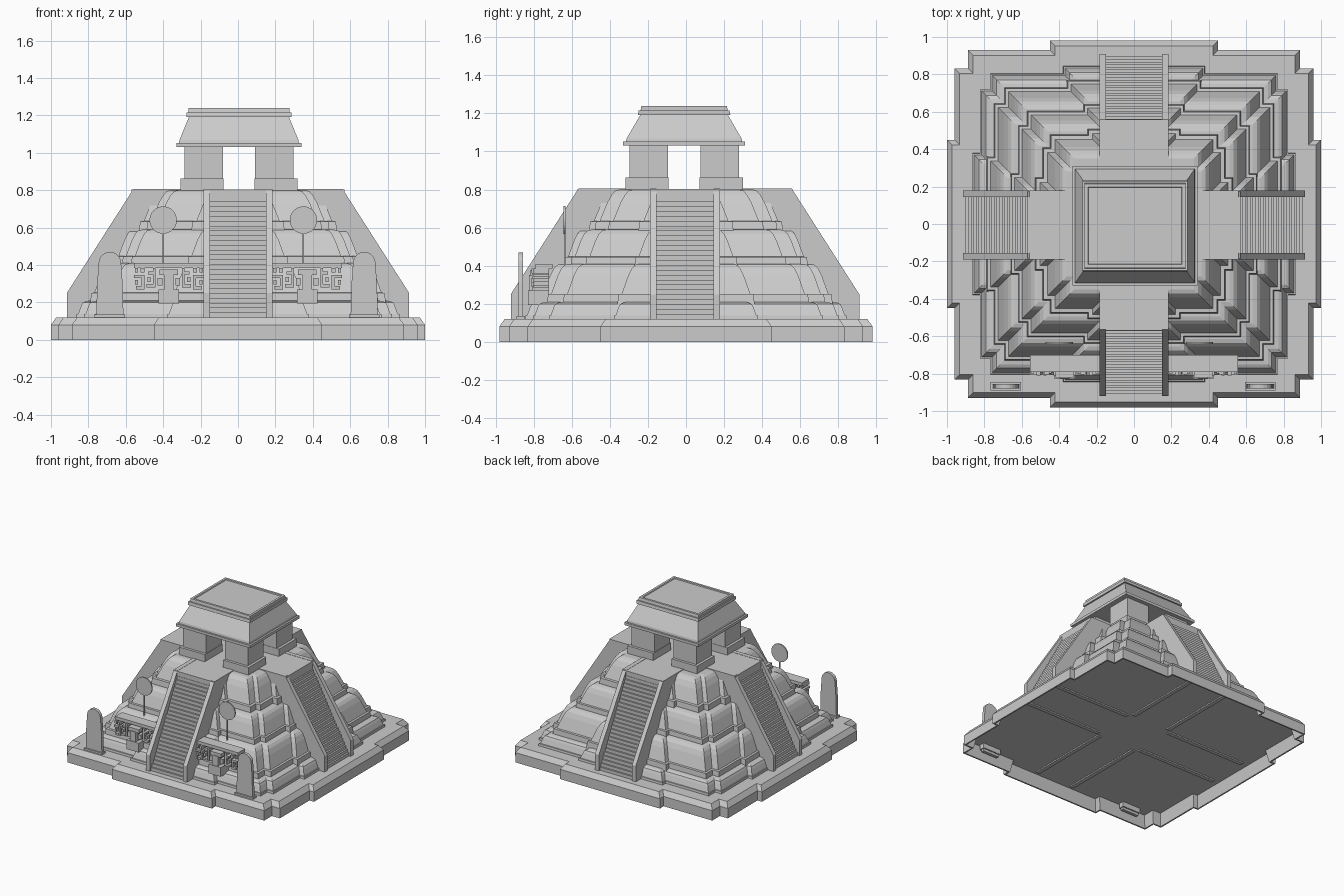
import bpy, bmesh, math
from mathutils import Vector

cube = bpy.data.objects.get("Cube")
if cube:
    bpy.data.objects.remove(cube, do_unlink=True)

stone = bpy.data.materials.new("grey_stone")
stone.use_nodes = True
GREY = (0.6, 0.6, 0.6, 1)
stone.diffuse_color = GREY
stone.node_tree.nodes["Principled BSDF"].inputs["Base Color"].default_value = GREY


def finish(bm, name):
    bmesh.ops.recalc_face_normals(bm, faces=bm.faces)
    mesh = bpy.data.meshes.new(name)
    bm.to_mesh(mesh)
    bm.free()
    mesh.materials.append(stone)
    obj = bpy.data.objects.new(name, mesh)
    bpy.context.collection.objects.link(obj)
    return obj


def add_loft(bm, rings):
    """Skin a stack of equal point rings and cap both ends."""
    rows = [[bm.verts.new(p) for p in ring] for ring in rings]
    for low, high in zip(rows, rows[1:]):
        for i in range(len(low)):
            j = (i + 1) % len(low)
            bm.faces.new((low[i], low[j], high[j], high[i]))
    bm.faces.new(rows[0][::-1])
    bm.faces.new(rows[-1])


def loft(name, rings):
    bm = bmesh.new()
    add_loft(bm, rings)
    return finish(bm, name)


def rect(x0, x1, y0, y1, z):
    return [(x0, y0, z), (x1, y0, z), (x1, y1, z), (x0, y1, z)]


def add_box(bm, x0, x1, y0, y1, z0, z1):
    add_loft(bm, [rect(x0, x1, y0, y1, z0), rect(x0, x1, y0, y1, z1)])


def stepped_outline(h, a, inset, z, notch):
    """Square plan with a projecting middle and notched corners."""
    n = notch
    quarter = [(h, a), (h - .04, a), (h - .04, h - 2.4 * n), (h - 1.6 * n, h - 2.4 * n),
               (h - 1.6 * n, h - n), (a, h - n), (a, h - .02)]
    quarter = [(x - inset, y - inset) for x, y in quarter]
    right = [(x, -y) for x, y in quarter[::-1]] + quarter
    left = [(-x, -y) for x, y in right]
    return [(x, y, z) for x, y in right + left]


# Hollow base with a chamfered rim
base_rings = [(.1, .03), (0, .012), (0, 0), (.08, 0), (.12, .028)]
loft("base", [stepped_outline(1, .45, d, z, .07) for z, d in base_rings])

# Bulging terraces: plinth band, recess, leaning wall, rounded lip
tiers = [(.115, .21, .865, .83, .38, .06), (.20, .41, .79, .715, .36, .06),
         (.40, .59, .66, .59, .27, .055), (.58, .80, .53, .44, .25, .05)]
for i, (z0, z1, h0, h1, a, n) in enumerate(tiers):
    lean, tall = h0 - h1, z1 - z0
    profile = [(0, 0), (.24, .08 * lean), (.25, .3 * lean), (.7, .75 * lean),
               (.88, lean), (.97, lean + .018), (1, lean + .04)]
    loft(f"terrace_{i + 1}", [stepped_outline(h0, a, d, z0 + t * tall, n) for t, d in profile])

# Four stairways with side walls
STEPS = 26
TOP, FOOT, HEAD = .79, .9, .54


def stairway(name, angle):
    stair = [(.2, .11), (FOOT, .11)]
    for s in range(STEPS):
        x = FOOT + (HEAD - FOOT) * s / STEPS
        stair += [(x, .12 + (TOP - .12) * (s + 1) / STEPS)]
        stair += [(x + (HEAD - FOOT) / STEPS, stair[-1][1])]
    stair += [(.2, TOP)]
    wall = [(.2, .09), (.915, .09), (.915, .25), (.56, .805), (.2, .805)]
    bm = bmesh.new()
    for shape, lo, hi in ((stair, -.152, .152), (wall, -.184, -.15), (wall, .15, .184)):
        add_loft(bm, [[(x, y, z) for x, z in shape] for y in (lo, hi)])
    obj = finish(bm, name)
    obj.rotation_euler.z = angle
    obj.location.y = -.005


for name, turn in (("left", 0), ("back", 1), ("right", 2), ("front", 3)):
    stairway(name + "_stairway", turn * math.pi / 2)

# Platform joining the stair heads
bm = bmesh.new()
add_box(bm, -.57, .57, -.184, .174, .7, .803)
add_box(bm, -.184, .184, -.57, .56, .7, .803)
finish(bm, "summit_platform")

# Temple: four corner piers on plinths
CX, CY = .005, -.01
for sx, side in ((1, "left"), (-1, "right")):
    for sy, end in ((1, "back"), (-1, "front")):
        bm = bmesh.new()
        for inner, outer, z0, z1 in ((.082, .313, .79, .862), (.085, .292, .86, 1.04)):
            xs = sorted((CX + sx * inner, CX + sx * outer))
            ys = sorted((CY + sy * inner, CY + sy * (outer - .005)))
            add_box(bm, *xs, *ys, z0, z1)
        finish(bm, f"{end}_{side}_pier")

# Temple roof with eaves, cornice and shallow sunken top
roof = [(1.03, .335), (1.052, .335), (1.052, .32), (1.068, .318), (1.19, .268), (1.19, .28),
        (1.215, .28), (1.215, .27), (1.238, .27), (1.238, .252), (1.23, .248)]
loft("temple_roof", [rect(CX - r, CX + r, CY - r + dy, CY + r - dy, z)
                     for z, r in roof for dy in [.015 + max(0, z - 1.06) * .17]])

# Standing slabs with rounded tops near the front corners
for sx, side in ((1, "left"), (-1, "right")):
    outline = [(-.075, .04), (.075, .04), (.068, .3)]
    outline += [(.06 * math.cos(t * math.pi / 10), .41 + .06 * math.sin(t * math.pi / 10))
                for t in range(11)] + [(-.068, .3)]
    cx = .68 * sx - .005
    loft(side + "_standing_slab", [[(cx + x, y, z) for x, z in outline] for y in (-.88, -.855)])
    bm = bmesh.new()
    add_box(bm, cx - .082, cx + .082, -.89, -.845, .06, .135)
    finish(bm, side + "_slab_foot")

# Round standards on thin poles
for cx, side in ((.35, "left"), (-.4, "right")):
    disc = [(cx + .073 * math.cos(t * math.pi / 16), .64 + .073 * math.sin(t * math.pi / 16))
            for t in range(32)]
    loft(side + "_disc", [[(x, y, z) for x, z in disc] for y in (-.642, -.632)])
    bm = bmesh.new()
    add_box(bm, cx - .004, cx + .004, -.641, -.633, .38, .58)
    finish(bm, side + "_disc_pole")

# Carved masks: half-face blocks (x0, x1, z0, z1, front y), mirrored about the nose
blocks = [(0, .185, .385, .41, -.79), (0, .05, .345, .375, -.82), (0, .025, .27, .35, -.825),
          (0, .055, .195, .27, -.83), (.035, .06, .29, .33, -.81), (.07, .085, .28, .385, -.8),
          (.085, .12, .28, .297, -.805), (.085, .11, .35, .365, -.805), (.098, .115, .31, .335, -.81),
          (.13, .145, .27, .345, -.8), (.145, .175, .27, .287, -.805), (.145, .185, .33, .347, -.805),
          (.165, .18, .295, .32, -.8), (.13, .15, .36, .385, -.81), (.165, .182, .36, .385, -.8)]
for cx, side in ((.37, "left"), (-.37, "right")):
    bm = bmesh.new()
    for x0, x1, z0, z1, front in blocks:
        back = -.70 if z1 > .4 else -.72
        for lo, hi in ((x0, x1), (-x1, -x0)):
            add_box(bm, cx + lo, cx + hi, front, back, z0, z1)
    finish(bm, side + "_carved_mask")
